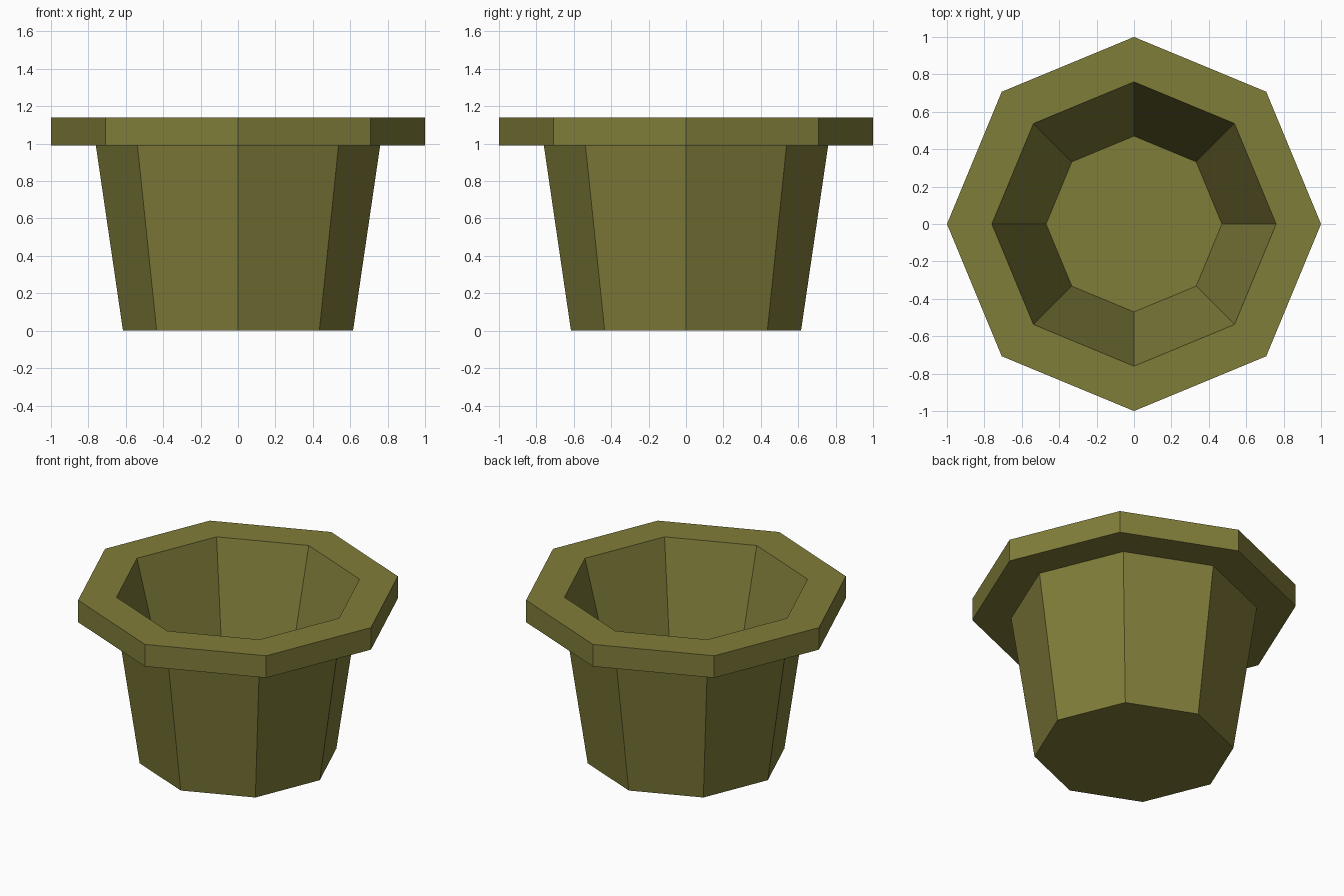
import bpy, bmesh, math

if "Cube" in bpy.data.objects:
    bpy.data.objects.remove(bpy.data.objects["Cube"])

SIDES = 8

# Olive clay colour
olive = bpy.data.materials.new("olive_clay")
olive.diffuse_color = (0.216, 0.205, 0.042, 1.0)
olive.use_nodes = True
olive.node_tree.nodes["Principled BSDF"].inputs["Base Color"].default_value = olive.diffuse_color

# Cross-section (radius, height): outside bottom, up the wall, round the rim, down inside
profile = [(0.615, 0.0), (0.76, 0.99), (1.0, 0.99), (1.0, 1.14), (0.76, 1.14), (0.47, 0.04)]


def lathe(name, points, material):
    """Sweep a profile around z and cap both ends."""
    bm = bmesh.new()
    rings = []
    for r, z in points:
        angles = [2 * math.pi * i / SIDES for i in range(SIDES)]
        rings.append([bm.verts.new((r * math.cos(a), r * math.sin(a), z)) for a in angles])
    for lower, upper in zip(rings, rings[1:]):
        for i in range(SIDES):
            j = (i + 1) % SIDES
            bm.faces.new((lower[i], lower[j], upper[j], upper[i]))
    bm.faces.new(list(reversed(rings[0])))   # underside
    bm.faces.new(rings[-1])                  # inner floor
    bmesh.ops.recalc_face_normals(bm, faces=bm.faces)
    mesh = bpy.data.meshes.new(name)
    bm.to_mesh(mesh)
    bm.free()
    mesh.materials.append(material)
    obj = bpy.data.objects.new(name, mesh)
    bpy.context.collection.objects.link(obj)
    return obj


# Hollow octagonal pot with overhanging rim
lathe("flower_pot", profile, olive)
